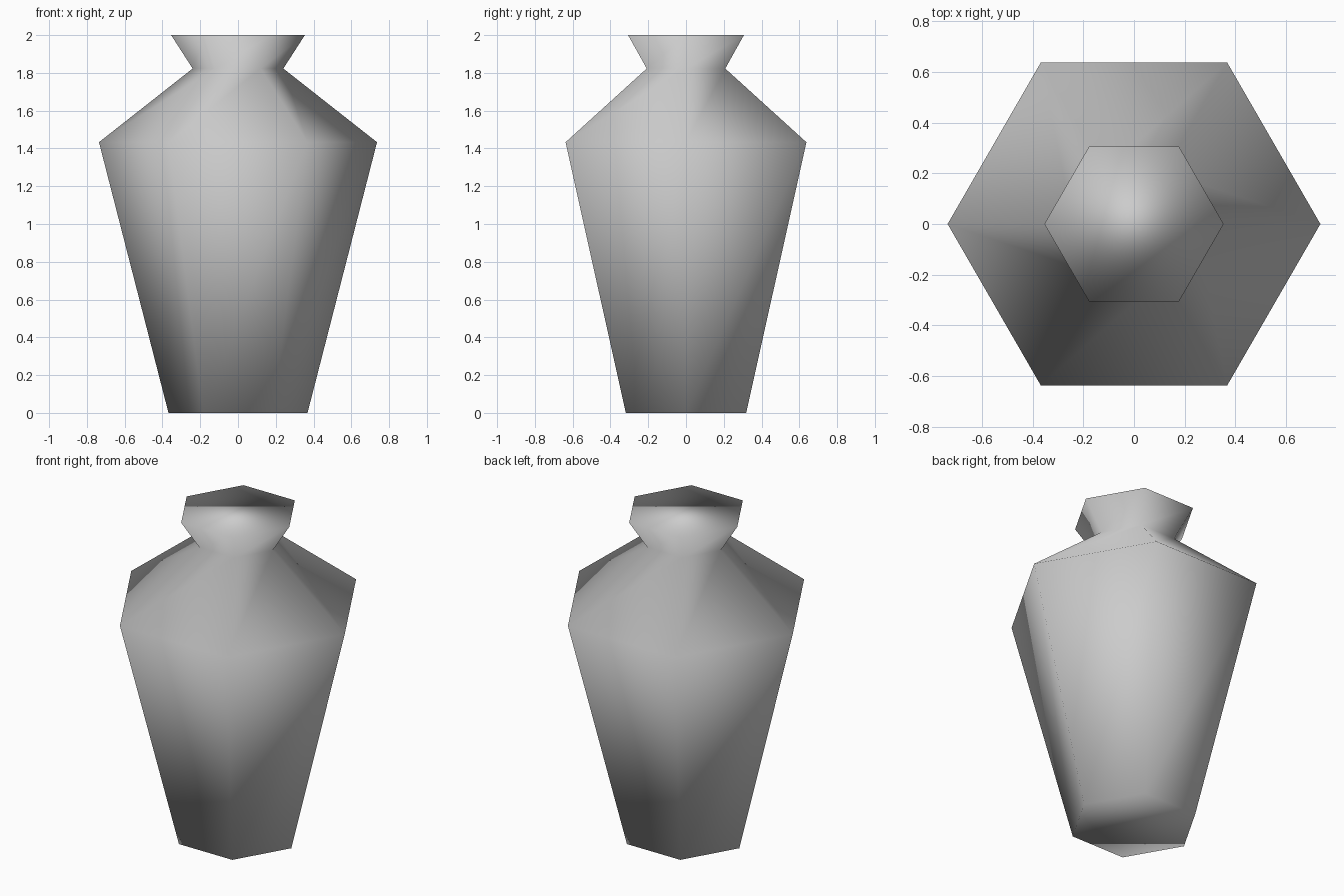
import bpy
import bmesh
from math import cos, sin, tau

cube = bpy.data.objects.get("Cube")
if cube:
    bpy.data.objects.remove(cube, do_unlink=True)

SIDES = 6
# Radius and height of each ring: foot, shoulder, neck, rim
PROFILE = [(0.368, 0.0), (0.736, 1.433), (0.24, 1.823), (0.354, 2.0)]

# Plain grey clay
clay = bpy.data.materials.new("grey clay")
clay.use_nodes = True
grey = (0.6, 0.6, 0.6, 1.0)
clay.diffuse_color = grey
clay.node_tree.nodes["Principled BSDF"].inputs["Base Color"].default_value = grey

# Six-sided vase body, closed at the foot and the rim
bm = bmesh.new()
rings = [[bm.verts.new((r * cos(tau * i / SIDES), r * sin(tau * i / SIDES), z))
          for i in range(SIDES)] for r, z in PROFILE]
for low, high in zip(rings, rings[1:]):
    for i in range(SIDES):
        j = (i + 1) % SIDES
        bm.faces.new((low[i], low[j], high[j], high[i]))
bm.faces.new(rings[0][::-1])
bm.faces.new(rings[-1])

# Smooth shading runs over the whole vase
for face in bm.faces:
    face.smooth = True

mesh = bpy.data.meshes.new("vase")
bm.to_mesh(mesh)
bm.free()
mesh.materials.append(clay)
vase = bpy.data.objects.new("vase", mesh)
bpy.context.collection.objects.link(vase)
